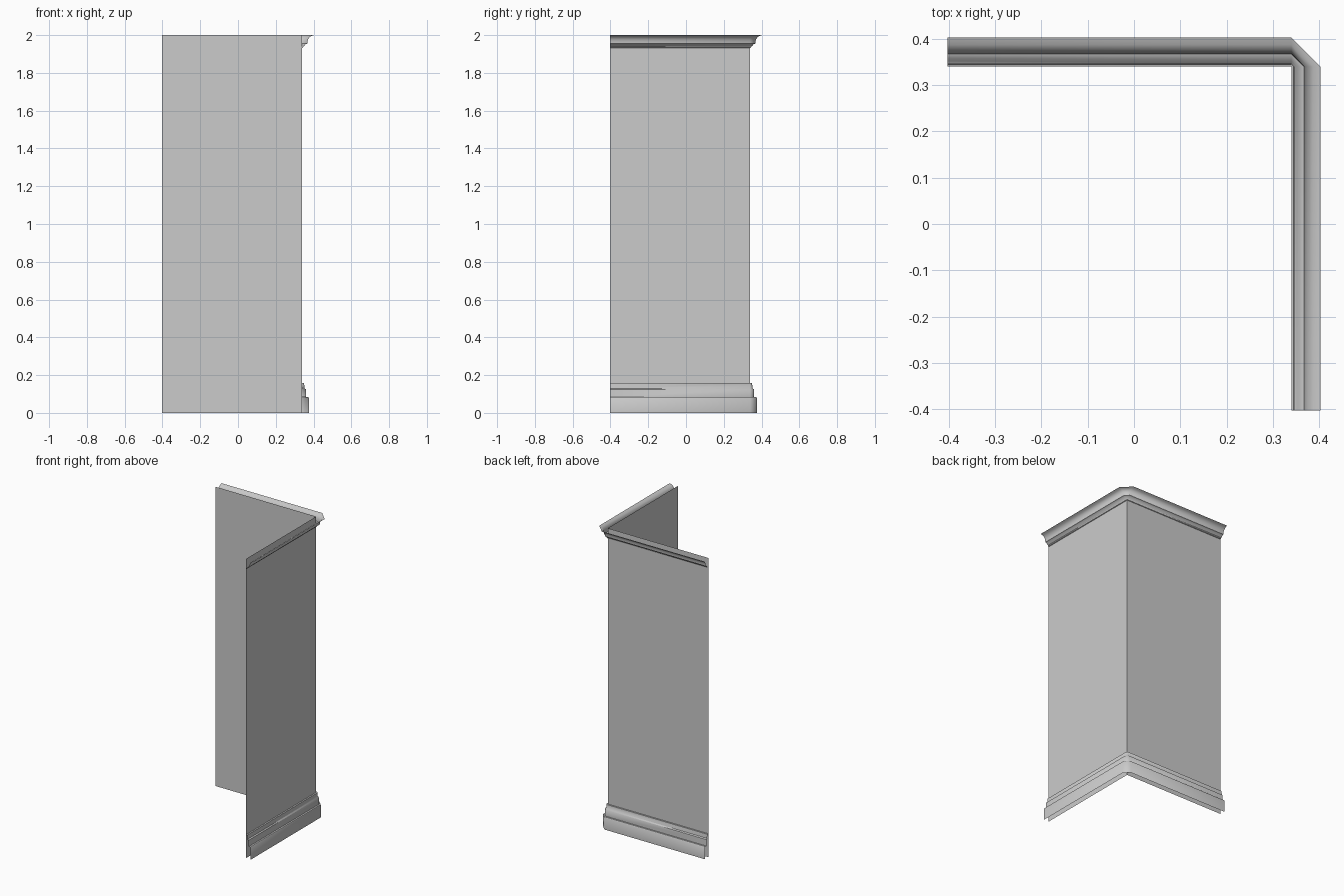
import bpy
import bmesh

if "Cube" in bpy.data.objects:
    bpy.data.objects.remove(bpy.data.objects["Cube"], do_unlink=True)

END = -0.403   # free ends of the two wall runs
WALL = 0.34    # plane of both walls

plaster = bpy.data.materials.new("plaster grey")
plaster.use_nodes = True
grey = (0.6, 0.6, 0.6, 1)
plaster.diffuse_color = grey
plaster.node_tree.nodes["Principled BSDF"].inputs["Base Color"].default_value = grey


def sweep(name, profile, smooth=0.0):
    """Run an open (distance from wall, height) profile round the corner."""
    bm = bmesh.new()
    rows = []
    for d, z in profile:
        path = [(END, WALL + d), (WALL, WALL + d), (WALL + d, WALL), (WALL + d, END)]
        if profile[0][0] == profile[-1][0] == 0 and len(profile) == 2:
            path.pop(1)          # plain wall: a single sharp corner
        rows.append([bm.verts.new((x, y, z)) for x, y in path])
    for low, high in zip(rows, rows[1:]):
        for i in range(len(low) - 1):
            bm.faces.new((low[i + 1], low[i], high[i], high[i + 1]))
    bmesh.ops.remove_doubles(bm, verts=bm.verts, dist=0.0001)
    mesh = bpy.data.meshes.new(name)
    bm.to_mesh(mesh)
    bm.free()
    mesh.materials.append(plaster)
    obj = bpy.data.objects.new(name, mesh)
    bpy.context.collection.objects.link(obj)
    if smooth:
        bpy.ops.object.select_all(action="DESELECT")
        obj.select_set(True)
        bpy.context.view_layer.objects.active = obj
        bpy.ops.object.shade_smooth_by_angle(angle=smooth)
    return obj


# Two thin wall sheets meeting at the corner
sweep("corner_wall", [(0, 0), (0, 2)])

# Stepped skirting, open at the bottom
sweep("baseboard", [(0.036, 0), (0.036, 0.078), (0.032, 0.083), (0.021, 0.083),
                    (0.02, 0.125), (0.012, 0.13), (0.01, 0.157), (0, 0.157)], 0.87)

# Crown moulding: small bead, step and flared cove, open at the top
sweep("cornice", [(0, 1.932), (0.005, 1.934), (0.006, 1.94), (0.012, 1.943), (0.018, 1.952),
                  (0.027, 1.955), (0.028, 1.966), (0.031, 1.977), (0.037, 1.987),
                  (0.047, 1.995), (0.063, 2)], 0.87)
